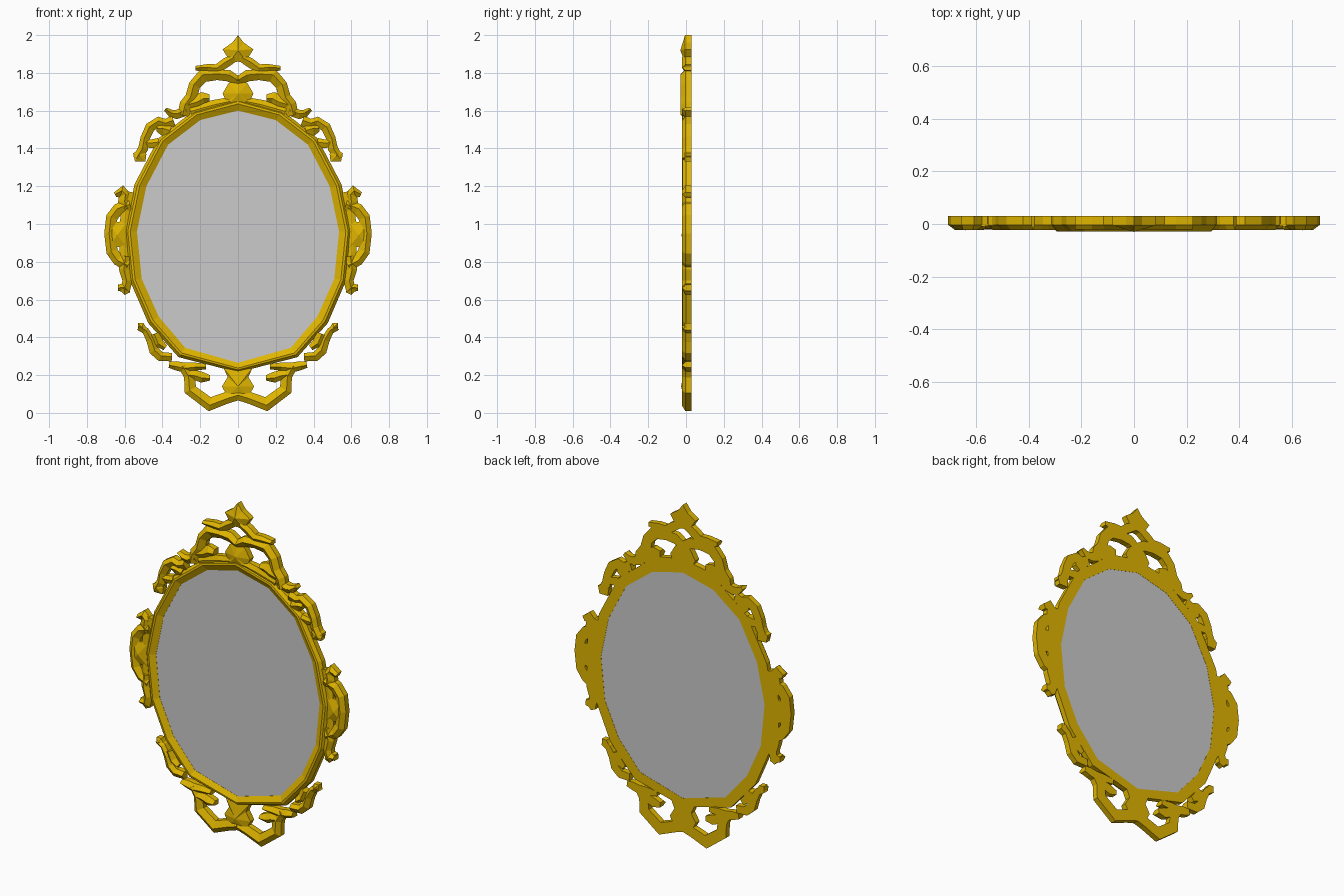
import bpy, bmesh
from mathutils import Vector

BACK = 0.03
gold = bpy.data.materials.new("gold")
gold.diffuse_color = (0.74, 0.46, 0.0, 1)


def make(name, verts, faces, mat=gold, mirror=True):
    me = bpy.data.meshes.new(name)
    me.from_pydata(verts, [], faces)
    bm = bmesh.new()
    bm.from_mesh(me)
    bmesh.ops.recalc_face_normals(bm, faces=bm.faces)
    bm.to_mesh(me)
    bm.free()
    ob = bpy.data.objects.new(name, me)
    bpy.context.collection.objects.link(ob)
    if mat:
        me.materials.append(mat)
    if mirror:
        m = ob.modifiers.new("mirror", 'MIRROR')
        m.use_mirror_merge = False
    return ob


def scroll(name, path, ridge=-0.022, side=-0.003):
    """Flat-backed ribbon with a ridged front; path points are (x, z, half width)."""
    P = [Vector(p[:2]) for p in path]
    verts, faces = [], []
    for i, p in enumerate(P):
        a = (p - P[i - 1]).normalized() if i else None
        b = (P[i + 1] - p).normalized() if i < len(P) - 1 else None
        t = ((a or b) + (b or a)).normalized()
        n = Vector((-t.y, t.x))
        miter = 1 / max(0.75, abs(t.dot(a or b)))
        for k, y in ((1, BACK), (1, side), (0.15, ridge), (-1, side), (-1, BACK)):
            q = p + n * k * path[i][2] * miter
            verts.append((q.x, y, q.y))
    for i in range(len(P) - 1):
        for j in range(5):
            k = (j + 1) % 5
            faces.append((i * 5 + j, i * 5 + k, i * 5 + 5 + k, i * 5 + 5 + j))
    faces += [tuple(range(5)), tuple(range(len(verts) - 5, len(verts)))]
    return make(name, verts, faces)


def boss(name, outline, apex, peak=-0.028, side=-0.005, mirror=True):
    """Faceted leaf: extruded outline with a low pyramid front."""
    if not mirror:
        outline = outline + [(-x, z) for x, z in reversed(outline) if x > 0]
    n = len(outline)
    verts = [(x, BACK, z) for x, z in outline] + [(x, side, z) for x, z in outline]
    verts.append((apex[0], peak, apex[1]))
    faces = [tuple(range(n))]
    for i in range(n):
        k = (i + 1) % n
        faces += [(i, k, n + k, n + i), (n + i, n + k, 2 * n)]
    return make(name, verts, faces, mirror=mirror)


def whole(half):
    return half + [(-x, z) for x, z in half[-2:0:-1]]


def loft(name, rings, mat, caps=False):
    n, s = len(rings[0]), len(rings)
    verts = [v for r in rings for v in r]
    faces = [(j * n + i, j * n + (i + 1) % n, (j + 1) % s * n + (i + 1) % n, (j + 1) % s * n + i)
             for j in range(s - caps) for i in range(n)]
    if caps:
        faces += [tuple(range(n)), tuple(range((s - 1) * n, s * n))]
    make(name, verts, faces, mat, mirror=False)


# Oval moulding
inner = whole([(0, 1.60), (.20, 1.55), (.37, 1.42), (.485, 1.20), (.535, .96),
               (.51, .71), (.42, .51), (.28, .345), (0, .265)])
outer = whole([(0, 1.665), (.235, 1.60), (.42, 1.455), (.548, 1.21), (.60, .96),
               (.572, .70), (.475, .475), (.315, .295), (0, .215)])
section = [(0, -.002), (.55, -.02), (.75, -.018), (1, 0), (1, BACK), (0, BACK)]
loft("oval_frame", [[(a[0] + (b[0] - a[0]) * k, y, a[1] + (b[1] - a[1]) * k)
                     for a, b in zip(inner, outer)] for k, y in section], gold)

# Mirror glass, a slab almost flush with the moulding
loft("mirror_glass", [[(x, y, z) for x, z in inner] for y in (-.001, .029)], None, caps=True)

# Crest
boss("crest_finial", [(0, 2.0), (.03, 1.96), (.082, 1.925), (.05, 1.875), (.05, 1.85), (0, 1.86)],
     (0, 1.92), peak=-.03, mirror=False)
scroll("crest_arm", [(.02, 1.88, .022), (.065, 1.853, .026), (.11, 1.822, .023), (.16, 1.825, .022),
                     (.225, 1.825, .012)], ridge=-.02)
boss("crest_palmette", [(0, 1.77), (.05, 1.745), (.082, 1.69), (.06, 1.645), (.07, 1.61), (0, 1.61)],
     (0, 1.69), mirror=False)
scroll("crest_scroll", [(-.005, 1.755, .022), (.05, 1.785, .03), (.11, 1.79, .028), (.185, 1.785, .033),
                        (.23, 1.735, .03), (.247, 1.67, .032), (.275, 1.63, .035), (.29, 1.575, .03)],
       ridge=-.028)
scroll("crest_curl", [(.275, 1.635, .035), (.22, 1.65, .035), (.185, 1.668, .03), (.15, 1.668, .018)])
scroll("crest_base", [(-.005, 1.655, .025), (.12, 1.628, .03), (.25, 1.59, .04)], ridge=-.015)

# Upper side scrolls
scroll("shoulder_wave", [(.27, 1.60, .025), (.325, 1.58, .024), (.355, 1.585, .02), (.385, 1.608, .01)])
scroll("shoulder_scroll", [(.34, 1.545, .03), (.385, 1.53, .025), (.42, 1.542, .024), (.465, 1.512, .026),
                           (.492, 1.455, .024), (.502, 1.40, .026), (.535, 1.345, .022)])
scroll("shoulder_curl", [(.36, 1.49, .035), (.395, 1.50, .034), (.43, 1.505, .015)])
scroll("shoulder_link", [(.42, 1.43, .025), (.465, 1.425, .022), (.50, 1.43, .022)], ridge=-.015)
boss("shoulder_bud", [(.51, 1.40), (.555, 1.375), (.545, 1.33), (.49, 1.33), (.485, 1.37)],
     (.52, 1.36), peak=-.02)

# Middle side scrolls
scroll("side_scroll", [(.57, 1.10, .035), (.635, 1.078, .03), (.668, 1.035, .03), (.678, .95, .03),
                       (.667, .855, .03), (.635, .81, .03), (.58, .785, .035)])
boss("side_leaf", [(.58, 1.02), (.64, 1.01), (.69, 1.01), (.69, .875), (.64, .88), (.58, .87)],
     (.64, .94), peak=-.024)
scroll("side_rim", [(.57, 1.17, .035), (.588, 1.08, .03), (.606, .95, .025), (.60, .83, .025),
                    (.58, .69, .03)], ridge=-.01)
scroll("side_upper_curl", [(.595, 1.08, .03), (.605, 1.12, .03), (.60, 1.155, .028), (.615, 1.172, .026),
                           (.65, 1.155, .014)])
scroll("side_lower_curl", [(.59, .83, .03), (.60, .76, .03), (.585, .70, .026), (.595, .66, .025),
                           (.635, .66, .014)])
boss("side_lower_bud", [(.59, .685), (.635, .68), (.63, .655), (.60, .625), (.57, .64)],
     (.60, .655), peak=-.02)

# Lower side scrolls
scroll("lower_scroll", [(.35, .295, .022), (.41, .298, .024), (.445, .33, .025), (.462, .385, .023),
                        (.49, .435, .018), (.525, .455, .018)])
scroll("lower_curl", [(.44, .42, .03), (.42, .37, .025), (.385, .345, .015)])
boss("lower_bud", [(.50, .475), (.53, .475), (.53, .44), (.50, .425), (.485, .45)],
     (.51, .455), peak=-.02)

# Base pendant
scroll("base_wave", [(.365, .255, .016), (.33, .25, .024), (.285, .24, .026), (.23, .245, .022),
                     (.17, .245, .014)])
scroll("base_scroll", [(.29, .25, .026), (.258, .195, .028), (.252, .122, .031), (.15, .046, .033),
                       (.06, .08, .031), (-.005, .10, .031)])
scroll("base_curl", [(.265, .205, .024), (.225, .20, .026), (.19, .188, .028), (.148, .185, .014)])
boss("base_palmette", [(0, .25), (.075, .235), (.055, .19), (.085, .14), (.055, .085), (0, .065)],
     (0, .14), peak=-.026, mirror=False)
